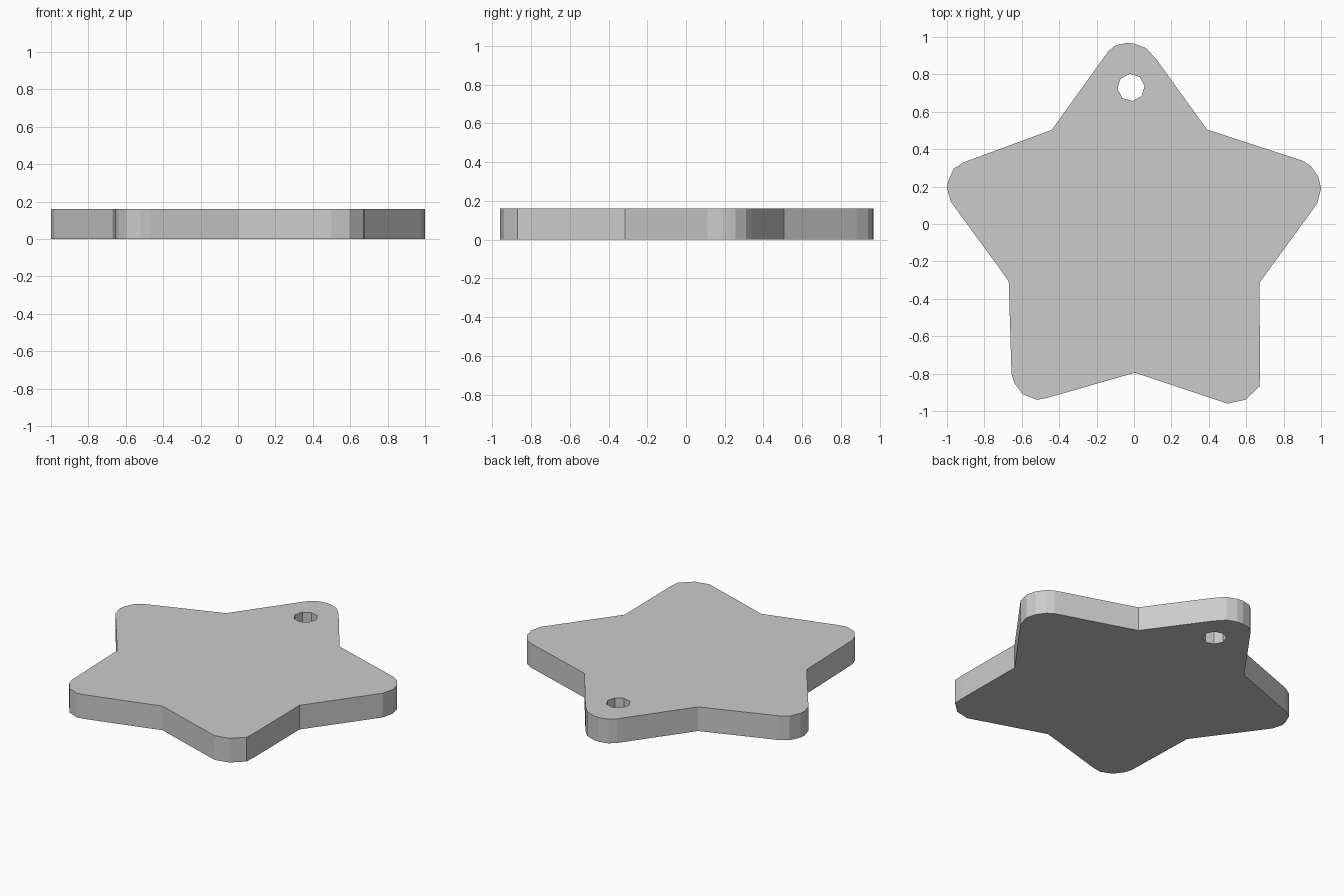
import bpy, bmesh, math

if "Cube" in bpy.data.objects:
    bpy.data.objects.remove(bpy.data.objects["Cube"])

THICK = 0.16

# Star outline, clockwise from the top tip: rounded tips joined by sharp inner corners
outline = [
    (-0.14, 0.92), (-0.10, 0.955), (-0.04, 0.968), (0.0, 0.965), (0.065, 0.94), (0.12, 0.88),
    (0.39, 0.505),
    (0.905, 0.337), (0.945, 0.31), (0.985, 0.255), (1.0, 0.19), (0.98, 0.11),
    (0.67, -0.315),
    (0.675, -0.80), (0.67, -0.87), (0.595, -0.94), (0.50, -0.96),
    (0.005, -0.795),
    (-0.465, -0.93), (-0.52, -0.94), (-0.595, -0.91), (-0.64, -0.85), (-0.655, -0.80),
    (-0.67, -0.305),
    (-0.98, 0.12), (-1.0, 0.19), (-0.995, 0.225), (-0.965, 0.295), (-0.91, 0.33),
    (-0.44, 0.503),
]

# Eight-sided hanging hole near the top tip
hole = [(-0.016 + 0.073 * math.cos(math.radians(6 + 45 * i)),
         0.73 + 0.073 * math.sin(math.radians(6 + 45 * i))) for i in range(8)]


def add_loop(bm, points):
    verts = [bm.verts.new((x, y, 0)) for x, y in points]
    return [bm.edges.new((v, verts[(i + 1) % len(verts)])) for i, v in enumerate(verts)]


# Fill the outline around the hole, then extrude to a plate
bm = bmesh.new()
edges = add_loop(bm, outline) + add_loop(bm, hole)
bmesh.ops.triangle_fill(bm, edges=edges, use_beauty=True)
result = bmesh.ops.extrude_face_region(bm, geom=bm.faces[:], use_keep_orig=True)
top = [g for g in result["geom"] if isinstance(g, bmesh.types.BMVert)]
bmesh.ops.translate(bm, verts=top, vec=(0, 0, THICK))
bmesh.ops.recalc_face_normals(bm, faces=bm.faces[:])

mesh = bpy.data.meshes.new("star_plate")
bm.to_mesh(mesh)
bm.free()
bpy.context.collection.objects.link(bpy.data.objects.new("star_plate", mesh))
